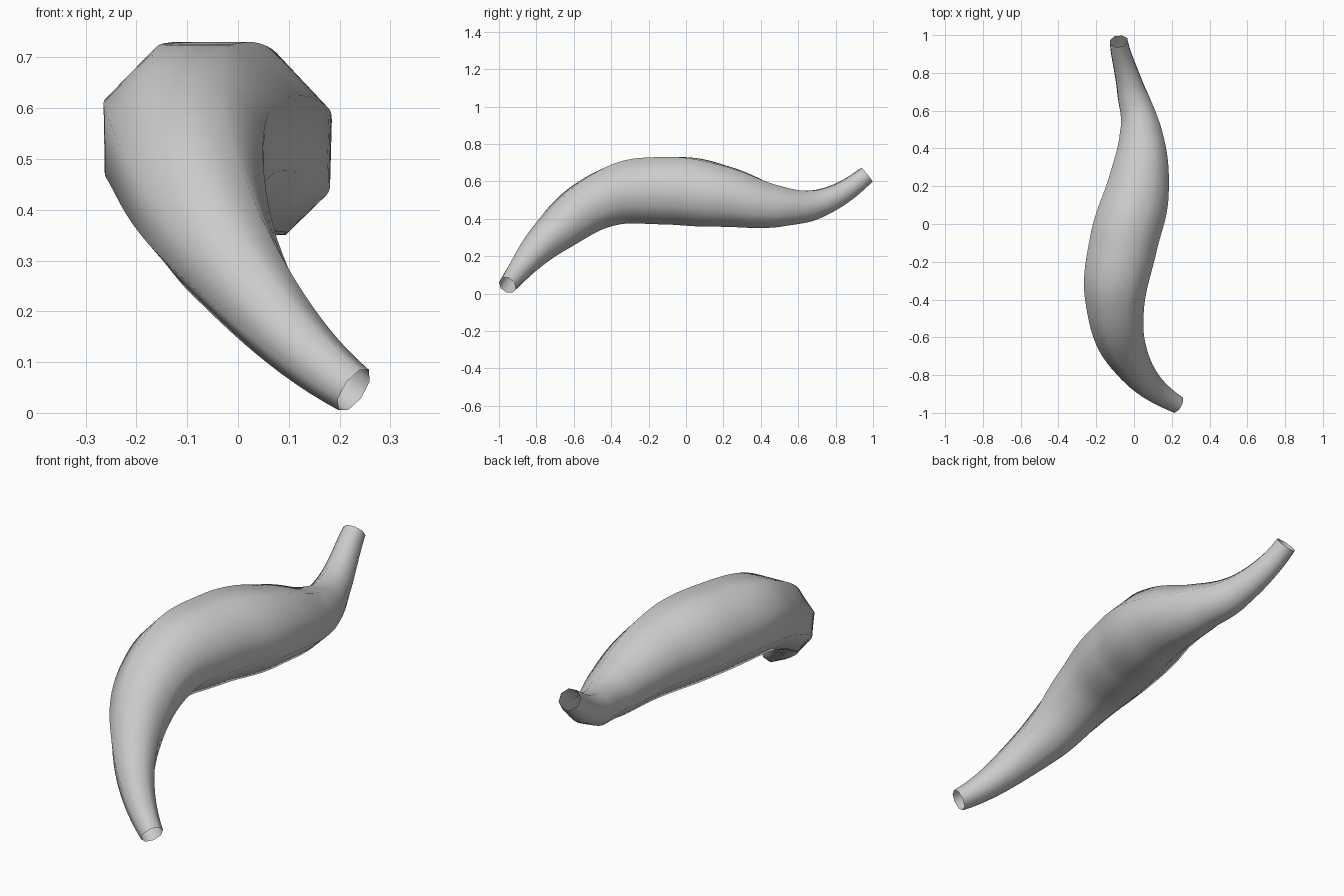
import bpy
import math
from mathutils import Vector

if "Cube" in bpy.data.objects:
    bpy.data.objects.remove(bpy.data.objects["Cube"])

# Centre line of the horn-like tube: x, y, z, radius
path = [
    (0.228, -0.955, 0.045, 0.050),
    (-0.022, -0.720, 0.310, 0.108),
    (-0.100, -0.410, 0.515, 0.167),
    (-0.055, -0.100, 0.550, 0.195),
    (0.020, 0.185, 0.520, 0.178),
    (0.035, 0.500, 0.465, 0.118),
    (-0.018, 0.717, 0.485, 0.078),
    (-0.080, 0.967, 0.635, 0.050),
]

# Swept eight-sided tube with open ends
curve = bpy.data.curves.new("curved_tube", 'CURVE')
curve.dimensions = '3D'
curve.twist_mode = 'Z_UP'
curve.fill_mode = 'FULL'
curve.bevel_depth = 1.0
curve.bevel_resolution = 2
curve.resolution_u = 12
spline = curve.splines.new('BEZIER')
spline.radius_interpolation = 'CARDINAL'
spline.bezier_points.add(len(path) - 1)
for p, (x, y, z, r) in zip(spline.bezier_points, path):
    p.co = (x, y, z)
    p.radius = r
    p.tilt = math.radians(22.5)
    p.handle_left_type = p.handle_right_type = 'AUTO'

# Direction of the two open mouths
for i, d, length in ((0, (-0.75, 0.42, 0.51), 0.14), (-1, (-0.08, 0.77, 0.63), 0.09)):
    p = spline.bezier_points[i]
    p.handle_left_type = p.handle_right_type = 'FREE'
    step = Vector(d).normalized() * length
    p.handle_left = p.co - step
    p.handle_right = p.co + step

tube = bpy.data.objects.new("curved_tube", curve)
bpy.context.collection.objects.link(tube)

# Turn the sweep into a smooth mesh
bpy.context.view_layer.objects.active = tube
tube.select_set(True)
bpy.ops.object.convert(target='MESH')
bpy.ops.object.shade_smooth()
